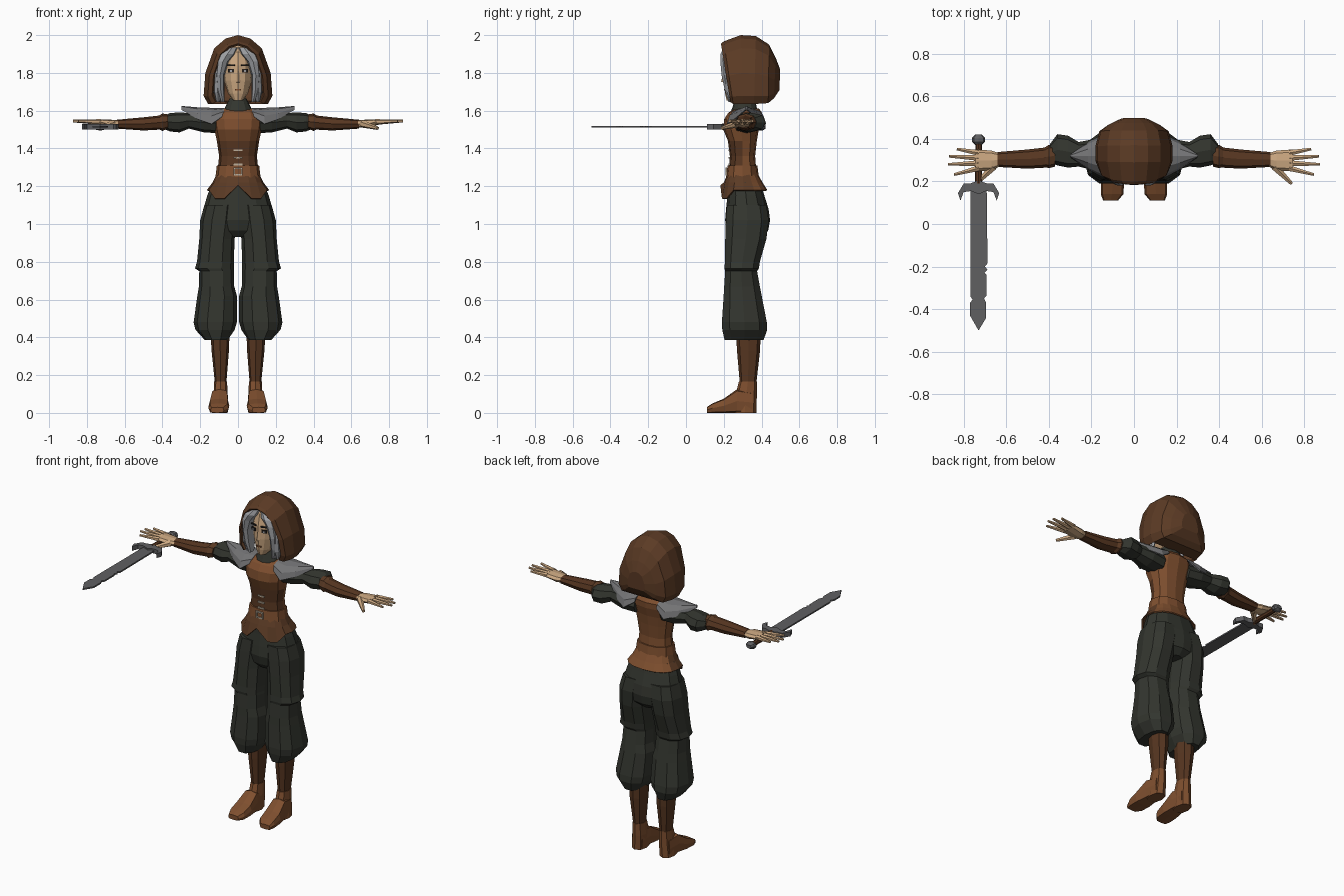
import bpy, bmesh
from math import sin, cos, pi, tau
from mathutils import Vector, Matrix

cube = bpy.data.objects.get("Cube")
if cube:
    bpy.data.objects.remove(cube)


def material(name, *rgb):
    m = bpy.data.materials.new(name)
    m.use_nodes = True
    m.diffuse_color = (*rgb, 1)
    m.node_tree.nodes["Principled BSDF"].inputs["Base Color"].default_value = (*rgb, 1)
    return m


HOOD = material("hood brown", .105, .043, .018)
VEST = material("vest brown", .21, .078, .028)
LEATHER = material("dark leather", .095, .037, .015)
CLOTH = material("dark green cloth", .033, .036, .028)
STEEL = material("pale steel", .17, .17, .175)
BLADE = material("blade steel", .115, .115, .12)
SKIN = material("skin", .6, .39, .22)
HAIR = material("grey hair", .36, .37, .39)
DARK = material("eye dark", .02, .016, .014)
LACE = material("lace cream", .5, .42, .32)


def finish(name, bm, *mats):
    bmesh.ops.recalc_face_normals(bm, faces=bm.faces)
    me = bpy.data.meshes.new(name)
    bm.to_mesh(me)
    bm.free()
    for m in mats:
        me.materials.append(m)
    ob = bpy.data.objects.new(name, me)
    bpy.context.collection.objects.link(ob)
    return ob


def skin_rows(rows, closed, caps):
    """Bridge rows of points into a mesh."""
    bm = bmesh.new()
    vs = [[bm.verts.new(p) for p in r] for r in rows]
    n = len(rows[0])
    for a, b in zip(vs, vs[1:]):
        for i in range(n if closed else n - 1):
            j = (i + 1) % n
            bm.faces.new((a[i], a[j], b[j], b[i]))
    if caps:
        bm.faces.new(vs[0])
        bm.faces.new(vs[-1])
    return bm, vs


def loft(name, axis, rows, mat, n=8, side=1, power=.85, caps=True):
    """Rows are (position along axis, a0, a1, b0, b1) bounds of each section."""
    def point(t, a0, a1, b0, b1, k):
        c, s = round(cos(tau * k / n), 6), round(sin(tau * k / n), 6)
        c, s = [abs(v) ** power * (1 if v > 0 else -1) for v in (c, s)]
        a, b = (a0 + a1) / 2 + c * (a1 - a0) / 2, (b0 + b1) / 2 + s * (b1 - b0) / 2
        p = {"x": (t, a, b), "y": (a, t, b), "z": (a, b, t)}[axis]
        return (p[0] * side, p[1], p[2])
    bm, _ = skin_rows([[point(*r, k) for k in range(n)] for r in rows], True, caps)
    return finish(name, bm, mat)


def body(name, rows, mat, n=12, **kw):
    """Symmetric upright loft from (z, half width, front, back)."""
    return loft(name, "z", [(z, -w, w, f, b) for z, w, f, b in rows], mat, n, **kw)


def limb(name, p, q, r0, r1, mat, side=1, n=6):
    p, q = [Vector((v[0] * side, v[1], v[2])) for v in (p, q)]
    bm = bmesh.new()
    rot = (q - p).to_track_quat("Z", "Y").to_matrix().to_4x4()
    bmesh.ops.create_cone(bm, cap_ends=True, segments=n, radius1=r0, radius2=r1,
                          depth=(q - p).length, matrix=Matrix.Translation((p + q) / 2) @ rot)
    return finish(name, bm, mat)


def box(name, at, size, mat, turn=0):
    bm = bmesh.new()
    mx = Matrix.Translation(at) @ Matrix.Rotation(turn, 4, "Z") @ Matrix.Diagonal((*size, 1))
    bmesh.ops.create_cube(bm, size=1, matrix=mx)
    return finish(name, bm, mat)


def plate(name, outline, z, thick, mat):
    bm = bmesh.new()
    f = bm.faces.new([bm.verts.new((x, y, z - thick / 2)) for x, y in outline])
    ex = bmesh.ops.extrude_face_region(bm, geom=[f])["geom"]
    bmesh.ops.translate(bm, vec=(0, 0, thick), verts=[v for v in ex if isinstance(v, bmesh.types.BMVert)])
    return finish(name, bm, mat)


def thicken(ob, amount):
    m = ob.modifiers.new("thickness", "SOLIDIFY")
    m.thickness = amount
    m.offset = -1


# Hood: arches from the face opening to the back, closed underneath behind the neck
half = [(.87, 0), (1, .12), (.95, .45), (.69, .81), (.36, .95)]
arch = [(-x, f) for x, f in half] + [(0, 1)] + [(x, f) for x, f in half[::-1]]
slices = [(.185, .235, .137, 1.645, 1.955), (.2, .25, .16, 1.635, 1.967), (.29, .3, .182, 1.635, 2),
          (.37, .36, .182, 1.635, 1.995), (.44, .435, .163, 1.64, 1.95),
          (.475, .465, .12, 1.665, 1.88), (.498, .495, .06, 1.71, 1.82)]
rows = [[(x * w, yb + (yt - yb) * f, z0 + (z1 - z0) * f) for x, f in arch] for yt, yb, w, z0, z1 in slices]
bm, vs = skin_rows(rows, False, False)
bm.faces.new(vs[-1])
for a, b in zip(vs[3:], vs[4:]):
    bm.faces.new((a[0], a[-1], b[-1], b[0]))
thicken(finish("hood", bm, HOOD), .014)

# Head and face
body("head", [(1.655, .025, .215, .28), (1.69, .052, .207, .34), (1.76, .074, .2, .38),
              (1.84, .08, .2, .4), (1.91, .07, .215, .4), (1.945, .03, .26, .36)], SKIN, power=1)
body("neck", [(1.58, .045, .27, .36), (1.7, .04, .26, .35)], SKIN, n=8)
limb("nose", (0, .207, 1.83), (0, .199, 1.75), .006, .013, SKIN, n=4)
box("mouth", (0, .206, 1.712), (.034, .008, .008), VEST)
for side, tag in ((1, "left"), (-1, "right")):
    box(tag + "_eye", (side * .036, .209, 1.812), (.032, .009, .018), DARK, side * .3)
    box(tag + "_iris", (side * .036, .207, 1.81), (.01, .009, .013), HAIR, side * .3)
    box(tag + "_eyebrow", (side * .036, .208, 1.84), (.042, .009, .007), DARK, side * .3)
    # Hair falling from a centre parting, in two overlapping locks
    loft(tag + "_front_lock", "z", [(1.935, 0, .06, .2, .3), (1.9, .012, .1, .182, .3), (1.86, .048, .113, .182, .3),
         (1.79, .071, .118, .188, .3), (1.71, .072, .112, .205, .29), (1.645, .07, .09, .225, .27)], HAIR, 8, side)
    loft(tag + "_side_lock", "z", [(1.9, .06, .118, .21, .32), (1.8, .085, .127, .205, .32),
         (1.7, .085, .13, .215, .32), (1.645, .095, .115, .235, .3)], HAIR, 8, side)

# Collar and vest, with a darker corset at the front
body("collar", [(1.575, .085, .23, .395), (1.615, .07, .245, .375), (1.665, .045, .26, .365)], CLOTH)
vest = body("vest", [(1.28, .108, .226, .372), (1.36, .1, .232, .366), (1.44, .112, .222, .375),
                     (1.5, .125, .197, .385), (1.555, .132, .202, .4), (1.59, .12, .225, .402),
                     (1.612, .08, .26, .385)], VEST)
vest.data.materials.append(LEATHER)
for f in vest.data.polygons:
    f.material_index = int(f.center.z < 1.44 and f.normal.y < .2)
for z in (1.39, 1.35, 1.315):
    box("corset_lace", (0, .229, z), (.045, .009, .009), LACE)
body("belt", [(1.245, .12, .212, .386), (1.31, .112, .22, .378)], VEST)
for x in (-.021, .021):
    box("buckle_side", (x, .213, 1.277), (.008, .009, .04), LACE)
for z in (1.26, 1.294):
    box("buckle_bar", (0, .213, z), (.05, .009, .008), LACE)

# Tunic skirt flaring over the hips, notched at the front
skirt = body("tunic_skirt", [(1.265, .113, .22, .38), (1.22, .135, .2, .405), (1.18, .165, .182, .43)],
             VEST, n=16, caps=False)
skirt.data.materials.append(HOOD)
for v in skirt.data.vertices:
    if v.co.z < 1.19:
        v.co.z += .025 if v.co.y < .2 and abs(v.co.x) < .01 else -.045 if v.co.y < .23 else 0
for f in skirt.data.polygons:
    f.material_index = int(f.normal.y < .2)
thicken(skirt, .008)

# Trouser seat
body("trouser_seat", [(1.22, .135, .225, .395), (1.15, .163, .22, .415), (1.08, .183, .212, .437),
                      (1.02, .198, .207, .445), (.965, .15, .22, .435), (.93, .05, .25, .4)], CLOTH)

for side, tag in ((1, "left"), (-1, "right")):
    # Baggy trouser leg with a fold at the knee
    loft(tag + "_trouser_leg", "z", [(1.1, .0, .178, .212, .43), (1.02, .002, .2, .206, .443), (.92, .018, .205, .203, .43),
         (.8, .022, .217, .202, .395), (.765, .022, .228, .2, .39), (.75, .022, .205, .204, .38),
         (.67, .02, .207, .198, .395), (.62, .006, .215, .195, .405), (.48, .006, .235, .185, .433),
         (.44, .018, .225, .187, .435), (.385, .055, .175, .2, .415)], CLOTH, 10, side)
    # Boot shaft, ankle and foot
    loft(tag + "_boot_shaft", "z", [(.42, .045, .145, .265, .395), (.33, .048, .14, .27, .392),
         (.155, .062, .122, .285, .372)], LEATHER, 8, side)
    loft(tag + "_boot_ankle", "z", [(.165, .058, .126, .28, .375), (.09, .054, .13, .26, .375),
         (0, .056, .138, .25, .372)], VEST, 8, side)
    loft(tag + "_boot_foot", "y", [(.11, .075, .145, 0, .03), (.14, .05, .156, 0, .05), (.2, .046, .155, 0, .075),
         (.27, .052, .142, 0, .125), (.35, .058, .132, 0, .11)], VEST, 8, side, .45)

    # Sleeve, elbow cuff and bracer
    loft(tag + "_sleeve", "x", [(.09, .25, .39, 1.48, 1.585), (.18, .25, .4, 1.485, 1.59), (.26, .27, .385, 1.505, 1.588),
         (.31, .265, .415, 1.485, 1.59), (.36, .275, .422, 1.49, 1.588), (.395, .29, .375, 1.505, 1.57)], CLOTH, 8, side)
    loft(tag + "_elbow_cuff", "x", [(.37, .27, .37, 1.505, 1.58), (.4, .262, .372, 1.493, 1.585),
         (.425, .27, .355, 1.505, 1.57)], HOOD, 8, side)
    loft(tag + "_bracer", "x", [(.41, .265, .36, 1.5, 1.575), (.5, .26, .35, 1.495, 1.565),
         (.64, .268, .338, 1.505, 1.552)], LEATHER, 8, side)

    # Open hand with spread fingers
    loft(tag + "_palm", "x", [(.62, .275, .328, 1.51, 1.548), (.67, .252, .345, 1.51, 1.552),
         (.745, .247, .35, 1.525, 1.555)], SKIN, 8, side)
    for i, (x, y) in enumerate(((.845, .232), (.873, .28), (.868, .318), (.832, .352))):
        limb(tag + "_finger", (.73, .262 + .024 * i, 1.54), (x, y, 1.545), .015, .007, SKIN, side)
    limb(tag + "_thumb", (.66, .27, 1.53), (.74, .19, 1.507), .02, .009, SKIN, side)

    # Pointed shoulder plate
    rows = [[(side * x, .32 + w * cos(pi * k / 6), z0 + (z1 - z0) * sin(pi * k / 6)) for k in range(7)]
            for x, w, z0, z1 in ((.075, .085, 1.575, 1.615), (.14, .105, 1.53, 1.615),
                                 (.215, .065, 1.555, 1.618), (.3, .006, 1.605, 1.625))]
    thicken(finish(tag + "_shoulder_plate", skin_rows(rows, False, False)[0], STEEL), .008)

# Sword in the right hand: nicked blade, curved guard, grip and pommel
SX, SZ = -.73, 1.515
blade = [(-.038, .18), (-.038, -.34), (-.028, -.355), (-.04, -.37), (-.04, -.43), (0, -.5), (.036, -.44),
         (.036, -.37), (.026, -.35), (.038, -.335), (.038, -.24), (.028, -.23), (.042, -.215),
         (.03, -.2), (.042, -.185), (.038, .18)]
plate("sword_blade", [(SX + x, y) for x, y in blade], SZ, .009, BLADE)
edge = [(0, .205), (.04, .19), (.07, .19), (.097, .145), (.085, .11), (.07, .15), (.035, .155)]
guard = edge + [(0, .14)] + [(-x, y) for x, y in edge[:0:-1]]
plate("sword_guard", [(SX + x, y) for x, y in guard], SZ, .028, BLADE)
limb("sword_grip", (SX, .19, SZ), (SX, .385, SZ), .017, .015, LEATHER, n=8)
loft("sword_pommel", "y", [(y, SX - r, SX + r, SZ - r * .7, SZ + r * .7)
     for y, r in ((.372, .016), (.385, .03), (.405, .03), (.42, .016))], BLADE)
